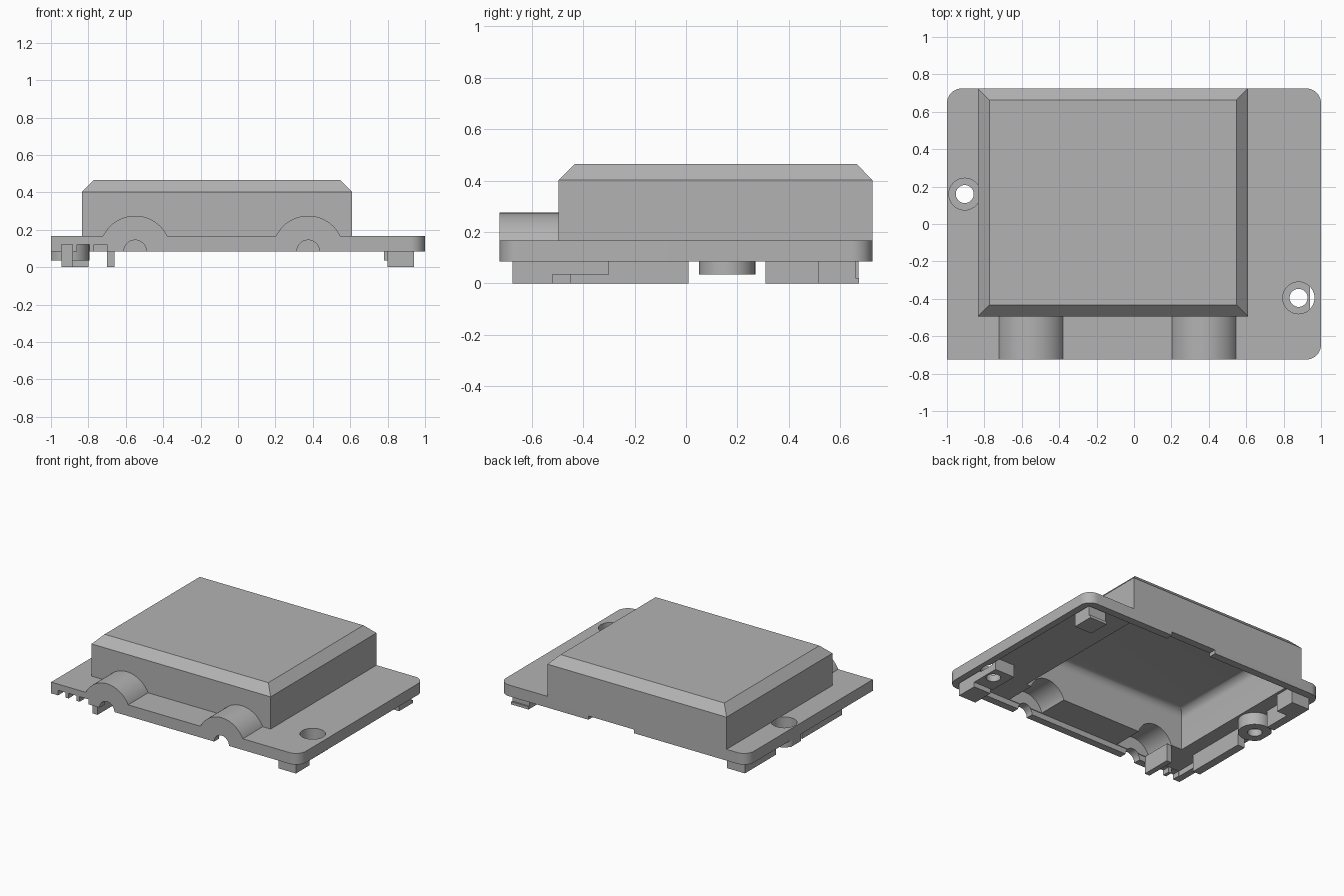
import bpy, bmesh, math

if "Cube" in bpy.data.objects:
    bpy.data.objects.remove(bpy.data.objects["Cube"])

grey = bpy.data.materials.new("plain grey")
grey.diffuse_color = (0.45, 0.45, 0.45, 1)
grey.use_nodes = True
grey.node_tree.nodes["Principled BSDF"].inputs["Base Color"].default_value = grey.diffuse_color


def loft(name, rings):
    """Closed solid through a list of matching point rings."""
    bm = bmesh.new()
    loops = [[bm.verts.new(p) for p in ring] for ring in rings]
    n = len(loops[0])
    for a, b in zip(loops, loops[1:]):
        for i in range(n):
            j = (i + 1) % n
            bm.faces.new((a[i], a[j], b[j], b[i]))
    bm.faces.new(loops[0])
    bm.faces.new(loops[-1])
    bmesh.ops.recalc_face_normals(bm, faces=bm.faces)
    mesh = bpy.data.meshes.new(name)
    bm.to_mesh(mesh)
    bm.free()
    mesh.materials.append(grey)
    ob = bpy.data.objects.new(name, mesh)
    bpy.context.collection.objects.link(ob)
    return ob


def rect(x0, x1, y0, y1, z, inset=0):
    x0, x1, y0, y1 = x0 + inset, x1 - inset, y0 + inset, y1 - inset
    return [(x0, y0, z), (x1, y0, z), (x1, y1, z), (x0, y1, z)]


def box(name, x0, x1, y0, y1, z0, z1):
    return loft(name, [rect(x0, x1, y0, y1, z0), rect(x0, x1, y0, y1, z1)])


def disc(x, y, r, z, n=40):
    return [(x + r * math.cos(math.tau * i / n), y + r * math.sin(math.tau * i / n), z)
            for i in range(n)]


def post(name, x, y, r, z0, z1):
    return loft(name, [disc(x, y, r, z0), disc(x, y, r, z1)])


def arc_bar(name, x, r, y0, y1, a0, a1, n=40):
    """Bar along y with a circular-arc section centred on the plate's underside."""
    angles = [math.radians(a0 + (a1 - a0) * i / n) for i in range(n + 1)]
    return loft(name, [[(x + r * math.cos(a), y, 0.085 + r * math.sin(a)) for a in angles]
                       for y in (y0, y1)])


def combine(ob, other, op):
    mod = ob.modifiers.new(op, "BOOLEAN")
    mod.operation, mod.solver, mod.object = op, "EXACT", other
    bpy.context.view_layer.objects.active = ob
    bpy.ops.object.modifier_apply(modifier=mod.name)
    bpy.data.objects.remove(other, do_unlink=True)


# Flange plate: three rounded corners, front left one square
outline = [(-1, -0.725)]
for cx, cy, start in ((0.92, -0.645, -90), (0.92, 0.645, 0), (-0.92, 0.645, 90)):
    for i in range(13):
        a = math.radians(start + 90 * i / 12)
        outline.append((cx + 0.08 * math.cos(a), cy + 0.08 * math.sin(a)))
cover = loft("cover", [[(x, y, z) for x, y in outline] for z in (0.085, 0.167)])

# Raised housing with chamfered top
H = (-0.835, 0.61, -0.495, 0.725)
combine(cover, loft("housing", [rect(*H, 0.13), rect(*H, 0.402), rect(*H, 0.465, 0.062)]), "UNION")

# Cable entry humps
for x in (-0.55, 0.375):
    combine(cover, arc_bar("hump", x, 0.19, -0.725, -0.46, 6, 174), "UNION")

# Hollow underside: shallow flange recess, deep cavity with rounded ceiling edge
combine(cover, box("recess", -0.95, 0.95, -0.67, 0.67, 0.0, 0.125), "DIFFERENCE")
C = (-0.78, 0.555, -0.44, 0.67)
rings = [rect(*C, 0.05)]
for i in range(7):
    a = math.radians(15 * i)
    rings.append(rect(*C, 0.35 + 0.06 * math.sin(a), 0.06 * (1 - math.cos(a))))
combine(cover, loft("cavity", rings), "DIFFERENCE")

# Cable channels and round front openings
for x in (-0.55, 0.375):
    combine(cover, arc_bar("channel", x, 0.145, -0.665, -0.40, 0, 351), "DIFFERENCE")
    combine(cover, arc_bar("opening", x, 0.06, -0.80, -0.62, 0, 351), "DIFFERENCE")

# Slots in the front rim and shallow notch in the back rim
for x0, x1 in ((-0.945, -0.885), (-0.86, -0.795), (-0.77, -0.70)):
    combine(cover, box("slot", x0, x1, -0.80, -0.65, 0.05, 0.122), "DIFFERENCE")
combine(cover, box("notch", -0.09, 0.28, 0.64, 0.80, 0.05, 0.112), "DIFFERENCE")

# Screw bosses, then counterbored screw holes
combine(cover, box("square_boss", 0.78, 0.94, -0.52, -0.30, 0.035, 0.135), "UNION")
combine(cover, post("round_boss", -0.905, 0.16, 0.11, 0.035, 0.135), "UNION")
combine(cover, box("boss_trim", -1.2, -1.0, 0, 0.4, 0.0, 0.3), "DIFFERENCE")
for x, y in ((-0.905, 0.16), (0.88, -0.395)):
    combine(cover, post("counterbore", x, y, 0.085, 0.085, 0.168), "DIFFERENCE")
    combine(cover, post("screw_hole", x, y, 0.048, -0.1, 0.3), "DIFFERENCE")

# Locating blocks and lips under the flange
box("front_right_block", 0.80, 0.94, -0.675, -0.52, 0, 0.13)
box("back_right_block", 0.80, 0.94, 0.515, 0.66, 0, 0.13)
box("back_right_hook", 0.80, 0.94, 0.655, 0.672, 0, 0.02)
box("back_left_block", -0.945, -0.80, 0.515, 0.67, 0, 0.13)
box("left_lip_back", -0.945, -0.885, 0.31, 0.52, 0, 0.13)
box("left_lip_front", -0.945, -0.885, -0.45, 0.01, 0, 0.13)
box("front_left_wall", -0.70, -0.66, -0.675, -0.45, 0, 0.13)

for ob in bpy.context.scene.objects:
    ob.select_set(True)
bpy.context.view_layer.objects.active = cover
bpy.ops.object.shade_smooth_by_angle(angle=math.radians(30))
